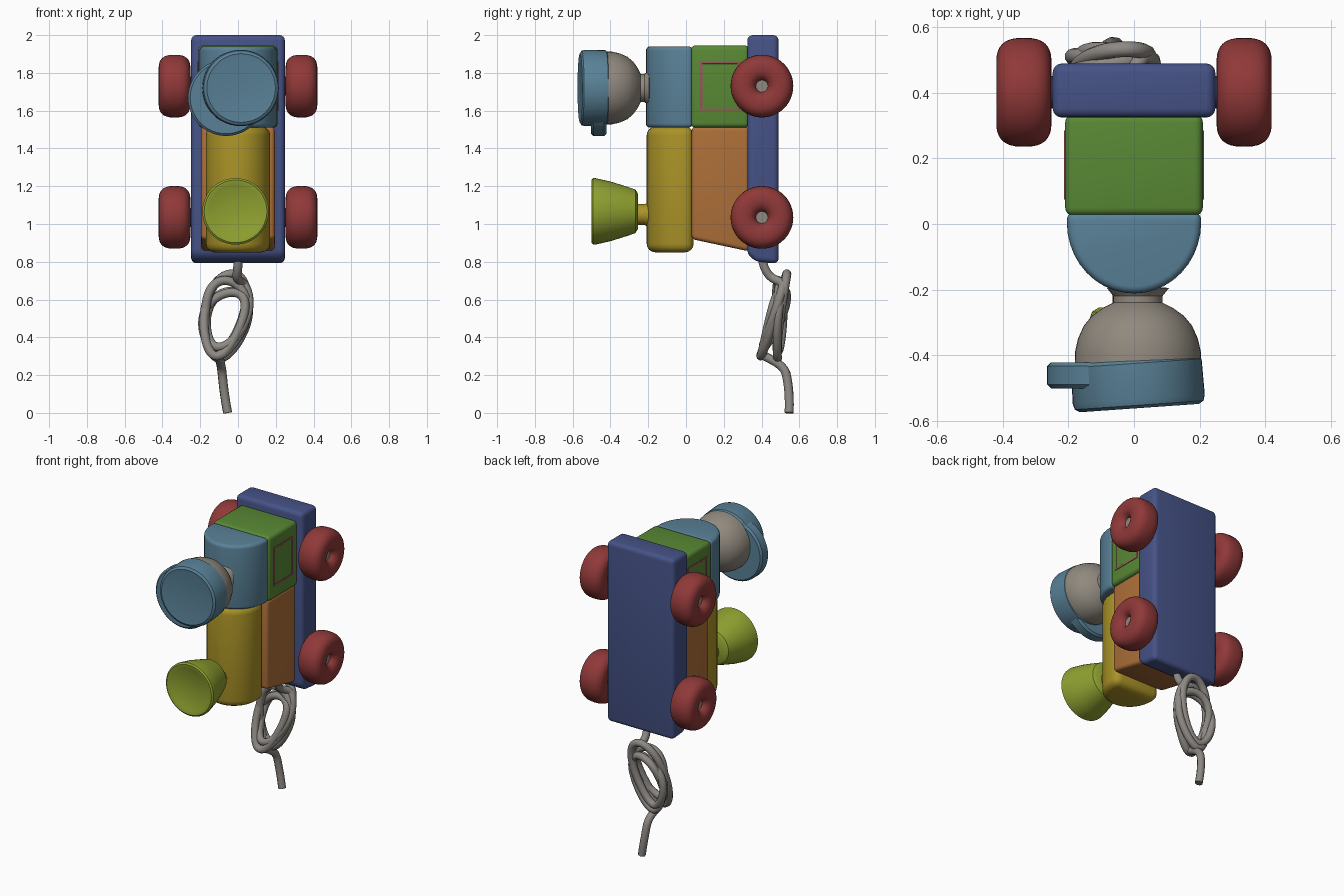
import bpy, bmesh
from math import sin, cos, pi, radians, copysign
from mathutils import Matrix

if "Cube" in bpy.data.objects:
    bpy.data.objects.remove(bpy.data.objects["Cube"])

COLORS = {
    "navy": (0.06, 0.085, 0.24), "red": (0.28, 0.04, 0.04), "green": (0.10, 0.25, 0.035),
    "sky": (0.10, 0.22, 0.31), "orange": (0.42, 0.16, 0.04), "yellow": (0.40, 0.29, 0.02),
    "lime": (0.28, 0.36, 0.03), "beige": (0.28, 0.25, 0.21), "pink": (0.32, 0.09, 0.11),
    "rope": (0.27, 0.25, 0.23),
}
MATS = {}
for key, c in COLORS.items():
    MATS[key] = bpy.data.materials.new(key)
    MATS[key].diffuse_color = (*c, 1)


def finish(name, bm, color):
    bmesh.ops.recalc_face_normals(bm, faces=bm.faces)
    me = bpy.data.meshes.new(name)
    bm.to_mesh(me)
    bm.free()
    ob = bpy.data.objects.new(name, me)
    bpy.context.collection.objects.link(ob)
    me.materials.append(MATS[color])
    bpy.ops.object.select_all(action='DESELECT')
    ob.select_set(True)
    bpy.context.view_layer.objects.active = ob
    bpy.ops.object.shade_smooth_by_angle(angle=radians(35))
    return ob


def prism(name, pts, lo, hi, axis, color, bevel=0.025):
    """Extrude a 2D outline along x (outline in y,z) or z (outline in x,y), rounding sharp edges."""
    bm = bmesh.new()
    place = (lambda p, d: (d, *p)) if axis == 'x' else (lambda p, d: (*p, d))
    face = bm.faces.new([bm.verts.new(place(p, lo)) for p in pts])
    ext = bmesh.ops.extrude_face_region(bm, geom=[face])
    new = [g for g in ext["geom"] if isinstance(g, bmesh.types.BMVert)]
    bmesh.ops.translate(bm, verts=new, vec=place((0, 0), hi - lo))
    bmesh.ops.recalc_face_normals(bm, faces=bm.faces)
    sharp = [e for e in bm.edges if e.calc_face_angle(0) > radians(30)]
    bmesh.ops.bevel(bm, geom=sharp, offset=bevel, segments=4, profile=0.5,
                    affect='EDGES', clamp_overlap=True)
    return finish(name, bm, color)


def lathe(name, profile, centre, axis, color, closed=False, tilt=0, n=48):
    """Spin (radius, position) points about the x or y axis."""
    bm = bmesh.new()
    rings = []
    for r, a in profile:
        ring = []
        for i in range(n):
            u, v = r * cos(2 * pi * i / n), r * sin(2 * pi * i / n)
            ring.append(bm.verts.new((a, u, v) if axis == 'x' else (u, a, v)))
        rings.append(ring)
    pairs = list(zip(rings, rings[1:])) + ([(rings[-1], rings[0])] if closed else [])
    for p, q in pairs:
        for i in range(n):
            j = (i + 1) % n
            bm.faces.new((p[i], p[j], q[j], q[i]))
    bmesh.ops.remove_doubles(bm, verts=bm.verts, dist=1e-5)
    bm.transform(Matrix.Translation(centre) @ Matrix.Rotation(radians(tilt), 4, 'Z'))
    return finish(name, bm, color)


def rect(a0, a1, b0, b1):
    return [(a0, b0), (a1, b0), (a1, b1), (a0, b1)]


def half_round(w, y_back, y_front, straight, n=20):
    """D-shaped outline bulging to the front."""
    y0 = y_back - straight
    arc = [(w * cos(pi * i / n), y0 - (y0 - y_front) * sin(pi * i / n)) for i in range(n + 1)]
    return [(w, y_back)] + arc + [(-w, y_back)]


# Base plank
prism("base_plank", [(0.325, 0.84), (0.37, 0.80), (0.49, 0.79), (0.49, 2.0), (0.325, 2.0)],
      -0.248, 0.248, 'x', "navy", 0.028)

# Cab and body blocks
prism("cab_rear_block", rect(0.025, 0.335, 1.51, 1.945), -0.21, 0.21, 'x', "green", 0.025)
prism("cab_front_block", half_round(0.205, 0.035, -0.212, 0.03), 1.51, 1.94, 'z', "sky", 0.022)
prism("body_rear_block", [(0.03, 0.92), (0.335, 0.855), (0.335, 1.515), (0.03, 1.515)],
      -0.195, 0.195, 'x', "orange", 0.022)
prism("body_front_block", half_round(0.17, 0.04, -0.208, 0.07), 0.85, 1.515, 'z', "yellow", 0.045)

# Painted window frames on the cab sides
for side, s in (("right", 1), ("left", -1)):
    y0, y1, z0, z1, t = 0.075, 0.285, 1.60, 1.86, 0.012
    bars = (rect(y0, y1, z0, z0 + t), rect(y0, y1, z1 - t, z1),
            rect(y0, y0 + t, z0, z1), rect(y1 - t, y1, z0, z1))
    for i, bar in enumerate(bars):
        prism(f"window_frame_{side}_{i}", bar, s * 0.2115 - 0.002, s * 0.2115 + 0.002, 'x', "pink", 0.001)

# Wheels with rounded tyres, hub pins and axles
def power(v, e):
    return copysign(abs(v) ** e, v)


for end, z in (("top", 1.73), ("bottom", 1.035)):
    for side, s in (("right", 1), ("left", -1)):
        ring = [(0.096 + 0.07 * power(cos(2 * pi * i / 32), 0.85),
                 s * 0.084 * power(sin(2 * pi * i / 32), 0.72)) for i in range(32)]
        lathe(f"{end}_{side}_wheel", ring, (s * 0.336, 0.402, z), 'x', "red", closed=True)
        lathe(f"{end}_{side}_hub_pin", [(0, 0.0), (0.032, 0.0), (0.032, s * 0.05), (0, s * 0.05)],
              (s * 0.33, 0.402, z), 'x', "beige", n=20)
    lathe(f"{end}_axle", [(0, -0.33), (0.05, -0.33), (0.05, 0.33), (0, 0.33)],
          (0, 0.402, z), 'x', "navy", n=24)

# Round head with neck
lathe("head", [(0, -0.19), (0.095, -0.195), (0.075, -0.22), (0.075, -0.24), (0.105, -0.255),
               (0.14, -0.28), (0.165, -0.31), (0.183, -0.35), (0.192, -0.39), (0.193, -0.44), (0, -0.44)],
      (0.012, 0, 1.72), 'y', "beige")
# Flat cap with offset brim
lathe("cap", [(0, 0.07), (0.19, 0.07), (0.2, 0.06), (0.202, -0.05), (0.197, -0.068),
              (0.182, -0.077), (0.165, -0.074), (0, -0.072)],
      (0.011, -0.485, 1.72), 'y', "sky", tilt=4)
lathe("cap_brim", [(0, 0.04), (0.19, 0.04), (0.202, 0.028), (0.202, -0.028), (0.19, -0.04), (0, -0.04)],
      (-0.063, -0.462, 1.668), 'y', "sky")

# Funnel
lathe("funnel_neck", [(0, -0.18), (0.07, -0.19), (0.055, -0.22), (0.055, -0.28), (0, -0.28)],
      (-0.01, 0, 1.05), 'y', "yellow", n=32)
lathe("funnel", [(0, -0.255), (0.095, -0.255), (0.115, -0.268), (0.13, -0.31), (0.158, -0.40), (0.176, -0.48),
                 (0.176, -0.492), (0.166, -0.50), (0.14, -0.497), (0.125, -0.49), (0, -0.488)],
      (-0.013, 0, 1.067), 'y', "lime")

# Pull cord: drops from the plank, winds into a bundle, then hangs to the ground
path = [(0.0, 0.40, 0.84), (0.0, 0.405, 0.79), (-0.002, 0.425, 0.745), (-0.01, 0.455, 0.71)]
turns = 4.5
for i in range(4, 181):
    t = turns * i / 180
    a = 2 * pi * t
    wide = 0.108 + 0.025 * sin(2.1 * a / 2 + 0.6)
    tall = 0.19 + 0.03 * cos(1.3 * a / 2)
    drop = (1 - cos(a)) / 2
    depth = 0.07 + 0.065 * cos(pi * t * 0.9)
    path.append((-0.075 + wide * sin(a) + 0.03 * cos(a), 0.512 - depth * drop + 0.022 * sin(a * 1.4),
                 0.5 + tall * cos(a) + 0.03 * sin(a * 0.7)))
path += [(-0.088, 0.52, 0.25), (-0.082, 0.535, 0.19), (-0.075, 0.545, 0.12),
         (-0.064, 0.548, 0.05), (-0.055, 0.546, 0.0)]
cord = bpy.data.curves.new("pull_cord", 'CURVE')
cord.dimensions = '3D'
cord.bevel_depth = 0.024
cord.bevel_resolution = 3
cord.use_fill_caps = True
cord.resolution_u = 3
spline = cord.splines.new('NURBS')
spline.points.add(len(path) - 1)
for p, co in zip(spline.points, path):
    p.co = (*co, 1)
spline.use_endpoint_u = True
spline.order_u = 4
cord.materials.append(MATS["rope"])
bpy.context.collection.objects.link(bpy.data.objects.new("pull_cord", cord))

for m in bpy.data.materials:
    if m.users and not m.is_grease_pencil:
        m.use_nodes = True
        m.node_tree.nodes["Principled BSDF"].inputs["Base Color"].default_value = m.diffuse_color
